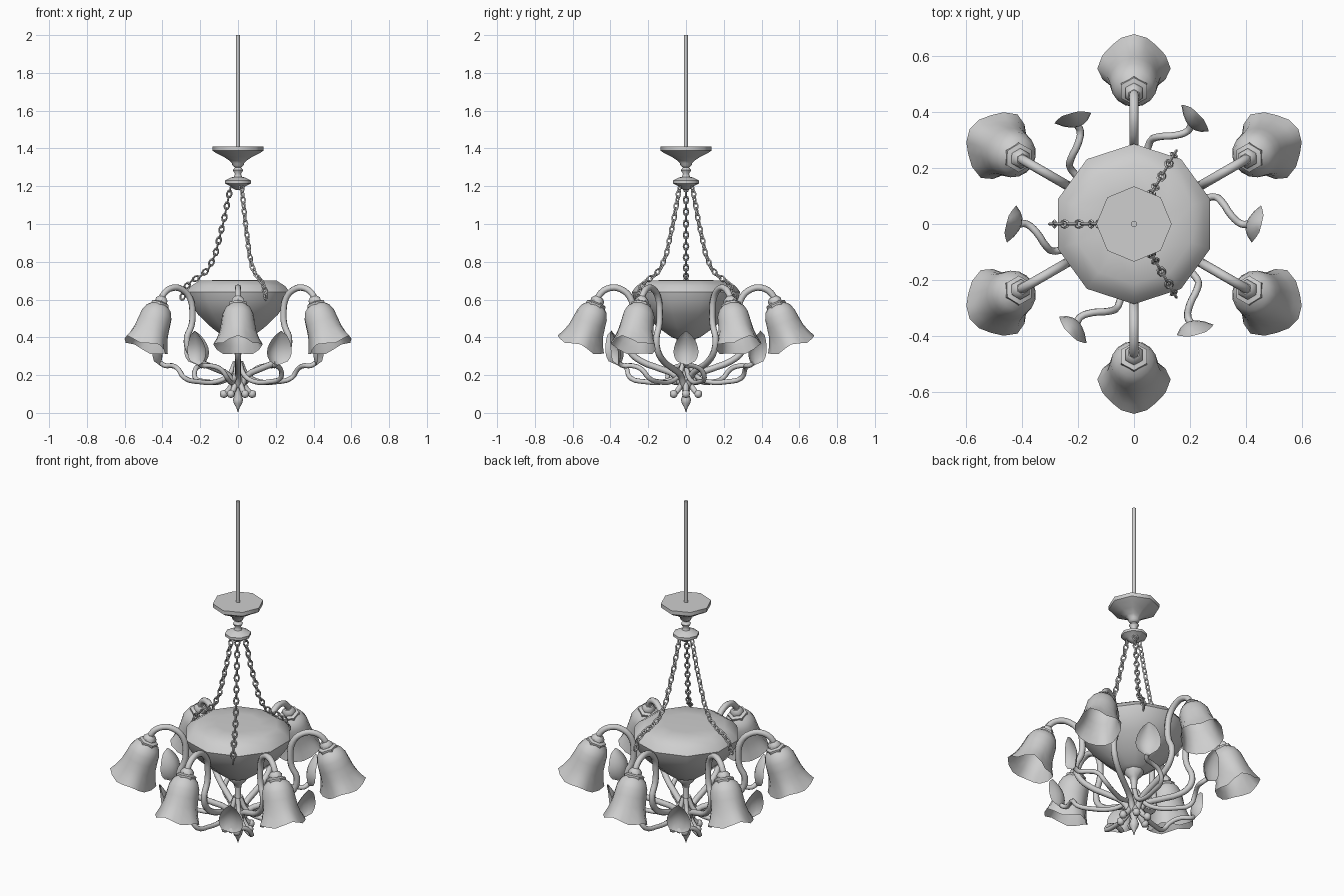
import bpy, bmesh, math
from math import sin, cos, pi, radians
from mathutils import Matrix, Vector

cube = bpy.data.objects.get("Cube")
if cube:
    bpy.data.objects.remove(cube)

grey = bpy.data.materials.new("light_grey")
grey.use_nodes = True
grey.diffuse_color = (0.62, 0.62, 0.62, 1)
grey.node_tree.nodes["Principled BSDF"].inputs["Base Color"].default_value = (0.62, 0.62, 0.62, 1)
parts = []


def add(name, mesh, matrix=Matrix()):
    """Link a mesh as a named part."""
    if not mesh.materials:
        mesh.materials.append(grey)
    ob = bpy.data.objects.new(name, mesh)
    ob.matrix_world = matrix
    bpy.context.collection.objects.link(ob)
    parts.append(ob)


def to_mesh(bm, name):
    bmesh.ops.remove_doubles(bm, verts=bm.verts, dist=0.0001)
    bmesh.ops.recalc_face_normals(bm, faces=bm.faces)
    mesh = bpy.data.meshes.new(name)
    bm.to_mesh(mesh)
    bm.free()
    return mesh


def lathe(name, profile, sides, start=0.0, lobe=None):
    """Turn an (r, z) profile; lobe(r, z, angle) may reshape each point."""
    bm = bmesh.new()
    rings = []
    for r, z in profile:
        ring = []
        for i in range(sides):
            a = start + 2 * pi * i / sides
            rr, zz = lobe(r, z, a) if lobe else (r, z)
            ring.append(bm.verts.new((rr * cos(a), rr * sin(a), zz)))
        rings.append(ring)
    for lo, hi in zip(rings, rings[1:]):
        for i in range(sides):
            j = (i + 1) % sides
            bm.faces.new((lo[i], lo[j], hi[j], hi[i]))
    return to_mesh(bm, name)


def tube(name, points, radius):
    """Round tube through (r, z, angle in degrees) points."""
    cu = bpy.data.curves.new(name, 'CURVE')
    cu.dimensions = '3D'
    cu.bevel_depth = radius
    cu.bevel_resolution = 2
    cu.resolution_u = 3
    cu.use_fill_caps = True
    sp = cu.splines.new('BEZIER')
    sp.bezier_points.add(len(points) - 1)
    for bp, (r, z, a) in zip(sp.bezier_points, points):
        bp.co = (r * cos(radians(a)), r * sin(radians(a)), z)
        bp.handle_left_type = bp.handle_right_type = 'AUTO'
    ob = bpy.data.objects.new(name, cu)
    bpy.context.collection.objects.link(ob)
    deps = bpy.context.evaluated_depsgraph_get()
    mesh = bpy.data.meshes.new_from_object(ob.evaluated_get(deps))
    bpy.data.objects.remove(ob)
    mesh.materials.clear()
    return mesh


# Hanging rod, canopy and hub
add("hanging_rod", lathe("hanging_rod", [(0, 1.40), (.011, 1.40), (.011, 2), (0, 2)], 8))
add("canopy", lathe("canopy", [
    (0, 1.41), (.135, 1.41), (.135, 1.388), (.115, 1.375), (.075, 1.355), (.045, 1.335),
    (.032, 1.322), (.03, 1.31), (.016, 1.30), (.028, 1.285), (.016, 1.265), (.022, 1.25),
    (.04, 1.245), (.07, 1.23), (.07, 1.215), (.04, 1.20), (.03, 1.19), (.012, 1.18),
    (0, 1.18)], 8))

# Glass bowl with its holder
add("bowl", lathe("bowl", [
    (0, .703), (.12, .703), (.215, .70), (.262, .672), (.287, .64), (.272, .59), (.222, .52),
    (.145, .45), (.075, .40), (0, .375)], 10, pi / 2))
add("bowl_holder", lathe("bowl_holder", [
    (0, .395), (.052, .395), (.05, .375), (.025, .35), (.018, .33)], 8))

# Centre stem and bottom finial
add("centre_stem", lathe("centre_stem", [
    (.018, .35), (.016, .25), (.03, .22), (.034, .17), (.024, .13), (.016, .10), (.027, .07),
    (.022, .05), (.01, .03), (0, 0)], 8))

# Suspension chains, draped over the bowl's shoulder
bpy.ops.mesh.primitive_torus_add(major_radius=.0125, minor_radius=.0048,
                                 major_segments=8, minor_segments=4)
source = bpy.context.object
link_mesh = source.data
bpy.data.objects.remove(source)
link_mesh.transform(Matrix.Diagonal((1.5, 1, 1, 1)))
path = [Vector((r, 0, z)) for r, z in (
    (.04, 1.19), (.075, 1.02), (.12, .84), (.155, .765), (.20, .722), (.245, .70),
    (.282, .66), (.297, .60))]
fine = [a.lerp(b, i / 60) for a, b in zip(path, path[1:]) for i in range(60)]
chain = bmesh.new()
last, count = None, 0
for p, ahead in zip(fine, fine[1:]):
    if last is None or (p - last).length > .03:
        heading = (ahead - p).to_track_quat('X', 'Z').to_matrix().to_4x4()
        first = len(chain.verts)
        chain.from_mesh(link_mesh)
        chain.verts.ensure_lookup_table()
        bmesh.ops.transform(
            chain, verts=chain.verts[first:],
            matrix=Matrix.Translation(p) @ heading @ Matrix.Rotation(pi / 2 * (count % 2), 4, 'X'))
        last, count = p, count + 1
chain_mesh = bpy.data.meshes.new("chain")
chain.to_mesh(chain_mesh)
chain.free()
for n, angle in enumerate((60, 180, 300)):
    add(f"chain_{n + 1}", chain_mesh, Matrix.Rotation(radians(angle), 4, 'Z'))


# Flower shade: a bell whose mouth spreads into four lobes
def petals(r, z, a):
    t = max(0, (-z - .08) / .18) ** 1.5
    wave = cos(4 * a) * t
    return r * (1 + .08 * wave), z + .012 * wave


shade_mesh = lathe("lamp_shade", [
    (.045, -.02), (.068, -.04), (.083, -.075), (.088, -.12), (.094, -.17), (.106, -.215),
    (.122, -.255)], 16, 0, petals)
socket_mesh = lathe("lamp_socket", [
    (0, .025), (.022, .025), (.036, .01), (.036, -.005), (.053, -.012), (.053, -.03),
    (.035, -.045), (0, -.045)], 6)

# Lamp arm, leaf stem and lower scroll
arm_mesh = tube("lamp_arm", [
    (.475, .59, 0), (.45, .635, 0), (.40, .662, 0), (.345, .655, 0), (.295, .61, 0),
    (.278, .53, 0), (.285, .46, 0), (.312, .40, 0), (.30, .33, 0), (.24, .275, 0),
    (.14, .235, 0), (.06, .20, 0), (.02, .14, 0)], .017)
stem_mesh = tube("leaf_stem", [
    (.412, .265, 0), (.385, .25, 0), (.35, .25, 5), (.325, .23, 14), (.30, .185, 19),
    (.22, .165, 19), (.12, .165, 17), (.05, .20, 12), (.015, .27, 0)], .013)
scroll_mesh = tube("lower_scroll", [
    (.012, .21, 0), (.025, .16, 0), (.05, .12, 0), (.075, .098, 0)], .015)
knob_mesh = lathe("scroll_knob", [
    (0, .022), (.016, .016), (.022, 0), (.016, -.016), (0, -.022)], 8)

# Cupped leaf, pointed at the top
bm = bmesh.new()
rows, cols = 8, 6
grid = []
for i in range(rows + 1):
    v = i / rows
    half = .066 * sin(pi * v ** .75) ** .65 if 0 < i < rows else 0
    row = []
    for j in range(cols + 1):
        u = 2 * j / cols - 1
        y = u * half
        x = .412 - .03 * sin(pi * v) + .045 * v + .55 * u * u * half + .25 * y
        row.append(bm.verts.new((x, y, .25 + .185 * v)))
    grid.append(row)
for a, b in zip(grid, grid[1:]):
    for j in range(cols):
        bm.faces.new((a[j], a[j + 1], b[j + 1], b[j]))
bmesh.ops.dissolve_degenerate(bm, dist=.0001, edges=bm.edges)
leaf_mesh = to_mesh(bm, "leaf")

# Six lamps with six leaves between them
tilt = Matrix.Translation((.47, 0, .59)) @ Matrix.Rotation(radians(-21), 4, 'Y')
knob_at = Matrix.Translation((.075, 0, .1))
for n in range(6):
    lamp_turn = Matrix.Rotation(radians(30 + 60 * n), 4, 'Z')
    leaf_turn = Matrix.Rotation(radians(60 * n), 4, 'Z')
    add(f"lamp_arm_{n + 1}", arm_mesh, lamp_turn)
    add(f"lamp_socket_{n + 1}", socket_mesh, lamp_turn @ tilt)
    add(f"lamp_shade_{n + 1}", shade_mesh, lamp_turn @ tilt)
    add(f"leaf_stem_{n + 1}", stem_mesh, leaf_turn)
    add(f"leaf_{n + 1}", leaf_mesh, leaf_turn)
    add(f"lower_scroll_{n + 1}", scroll_mesh, leaf_turn)
    add(f"scroll_knob_{n + 1}", knob_mesh, leaf_turn @ knob_at)

# Smooth shading with crisp corners
for ob in bpy.context.selected_objects:
    ob.select_set(False)
for ob in parts:
    ob.select_set(True)
bpy.context.view_layer.objects.active = parts[0]
bpy.ops.object.shade_smooth_by_angle(angle=radians(50))
